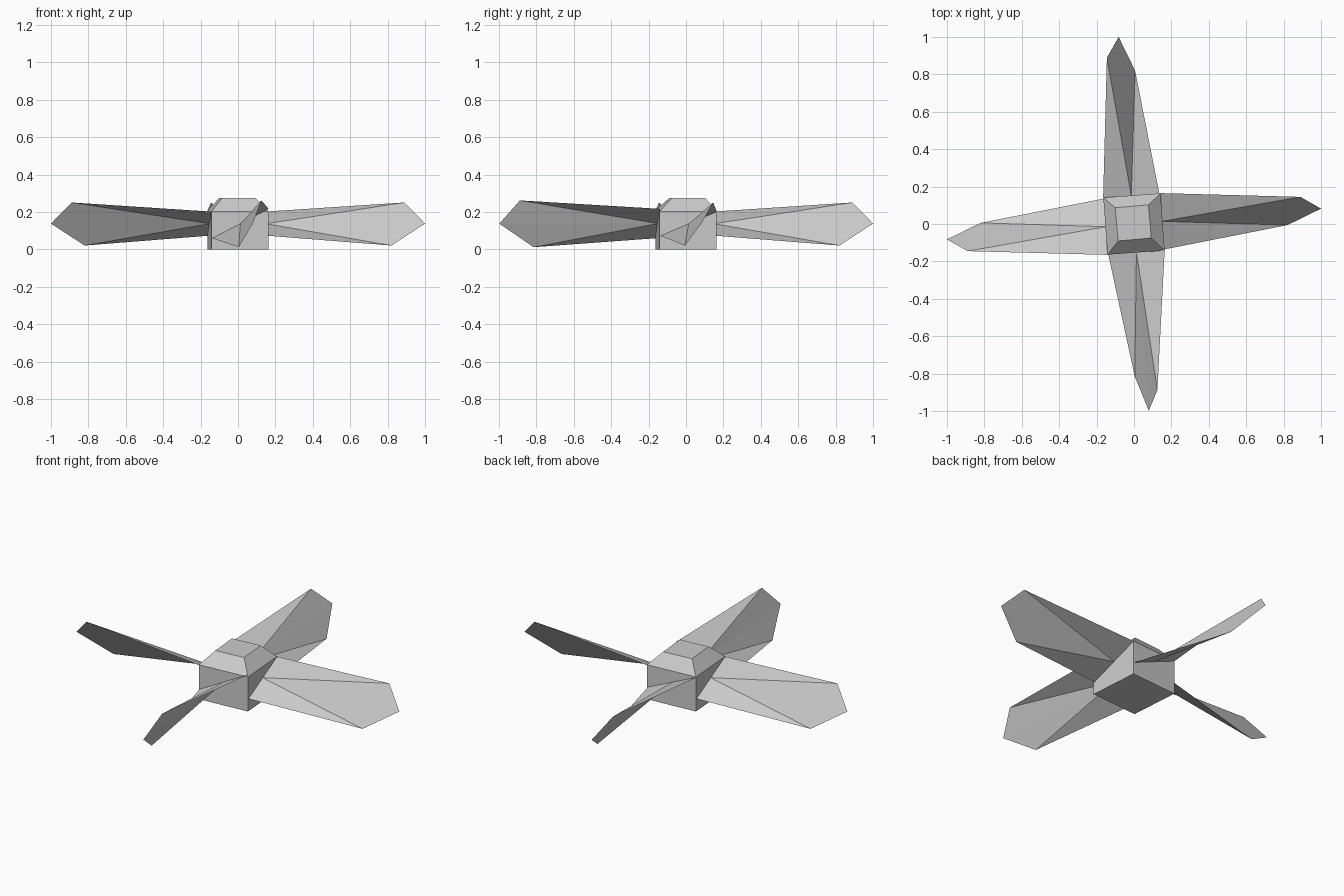
import bpy
import bmesh
import math
from mathutils import Matrix, Vector

cube = bpy.data.objects.get("Cube")
if cube:
    bpy.data.objects.remove(cube, do_unlink=True)

# Single light grey material
grey = bpy.data.materials.new("light_grey")
grey.use_nodes = True
COLOUR = (0.6, 0.6, 0.6, 1.0)
grey.diffuse_color = COLOUR
grey.node_tree.nodes["Principled BSDF"].inputs["Base Color"].default_value = COLOUR


def make_object(name, bm):
    mesh = bpy.data.meshes.new(name)
    bm.to_mesh(mesh)
    bm.free()
    mesh.materials.append(grey)
    obj = bpy.data.objects.new(name, mesh)
    bpy.context.collection.objects.link(obj)
    return obj


def square(bm, radius, z, turn, cx=0.0, cy=0.0):
    """Ring of four corners, counter-clockwise."""
    angles = [math.radians(45 + turn + 90 * i) for i in range(4)]
    return [bm.verts.new((cx + radius * math.cos(a), cy + radius * math.sin(a), z))
            for a in angles]


# Hub: slightly turned box with a sloped cap
bm = bmesh.new()
rings = [square(bm, 0.2165, 0.0, 4.2),
         square(bm, 0.2165, 0.204, 4.2),
         square(bm, 0.126, 0.275, 5, -0.004, 0.006)]
for low, high in zip(rings, rings[1:]):
    for i in range(4):
        j = (i + 1) % 4
        bm.faces.new((low[i], low[j], high[j], high[i]))
bm.faces.new(rings[0][::-1])
bm.faces.new(rings[-1])
make_object("hub", bm)

# Blade outlines along +x, from low root corner round the tip to high root corner
BLADE = [(0.160, -0.136, 0.073), (0.820, -0.006, 0.021), (1.000, 0.082, 0.138),
         (0.890, 0.145, 0.251), (0.141, 0.165, 0.202)]
STEEP_BLADE = [(0.160, -0.138, 0.060), (0.815, 0.004, 0.012), (0.998, 0.079, 0.138),
               (0.888, 0.125, 0.262), (0.138, 0.164, 0.217)]


def make_blade(name, turn, outline):
    """Twisted thin sheet, fanned out from the middle of its root."""
    bm = bmesh.new()
    spin = Matrix.Rotation(math.radians(turn), 4, 'Z')
    points = [spin @ Vector(p) for p in outline]
    rim = [bm.verts.new(p) for p in points]
    middle = bm.verts.new((points[0] + points[-1]) / 2)
    for a, b in zip(rim, rim[1:]):
        bm.faces.new((middle, a, b))
    make_object(name, bm)


# Four blades; the front one is pitched slightly steeper
make_blade("left_blade", 0, BLADE)
make_blade("back_blade", 90, BLADE)
make_blade("right_blade", 180, BLADE)
make_blade("front_blade", 270, STEEP_BLADE)
